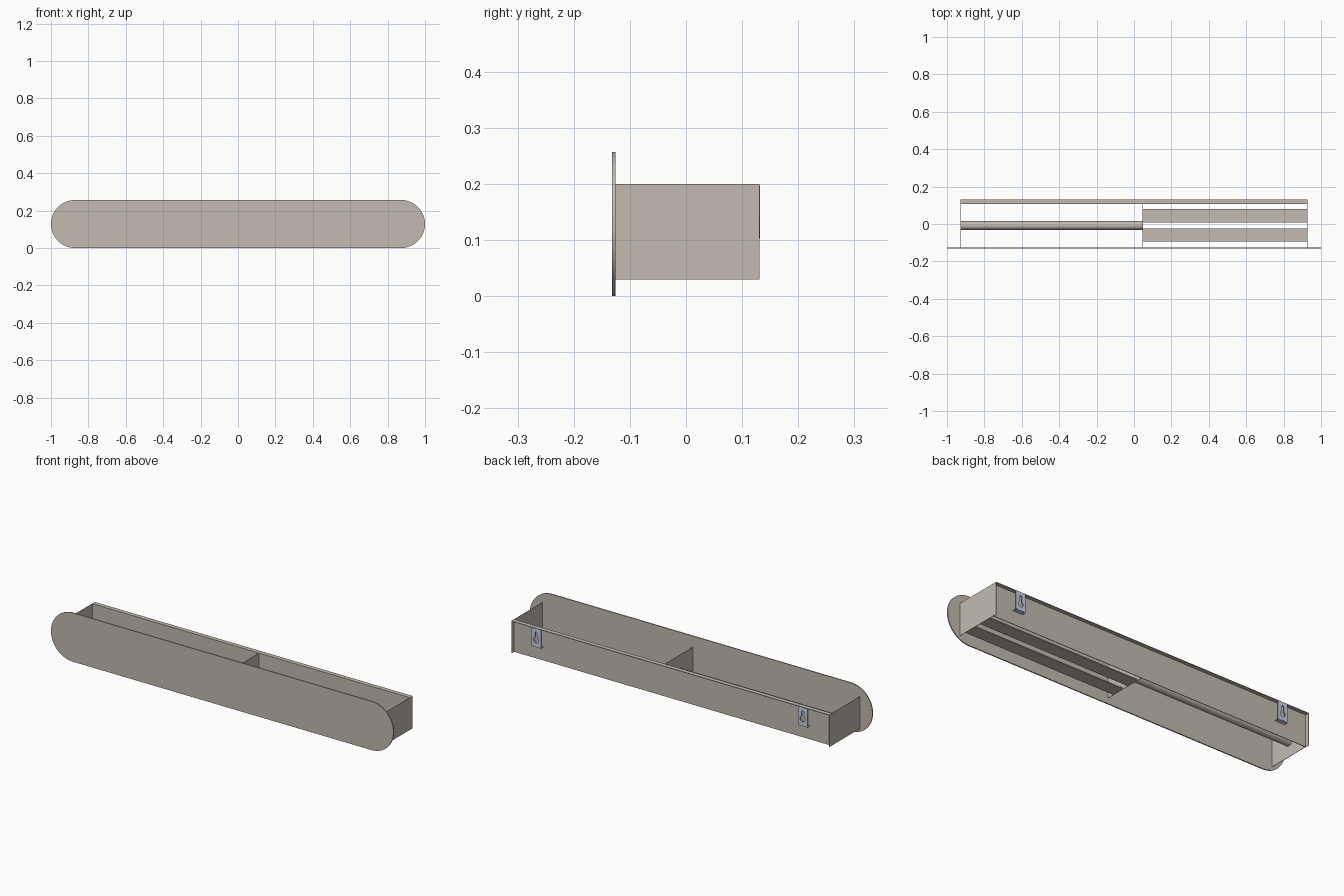
import bpy, math

if "Cube" in bpy.data.objects:
    bpy.data.objects.remove(bpy.data.objects["Cube"])

def material(name, rgb):
    m = bpy.data.materials.new(name)
    m.diffuse_color = (*rgb, 1)
    m.use_nodes = True
    m.node_tree.nodes["Principled BSDF"].inputs["Base Color"].default_value = m.diffuse_color
    return m

board = material("warm_grey_board", (0.54, 0.50, 0.44))
metal = material("hanger_metal", (0.58, 0.64, 0.82))

def box(name, x, y, z, mat=board):
    """Axis-aligned box from (min, max) ranges."""
    bpy.ops.mesh.primitive_cube_add(size=1, location=[(a + b) / 2 for a, b in (x, y, z)])
    ob = bpy.context.object
    ob.name = name
    ob.scale = [b - a for a, b in (x, y, z)]
    bpy.ops.object.transform_apply(location=False, rotation=False, scale=True)
    ob.data.materials.append(mat)
    return ob

def arc(cx, cz, r, a0, a1, n):
    return [(cx + r * math.cos(math.radians(a0 + (a1 - a0) * i / n)),
             cz + r * math.sin(math.radians(a0 + (a1 - a0) * i / n))) for i in range(n + 1)]

def plate(name, loops, y0, y1, loc=(0, 0), mat=board):
    """Upright flat plate in XZ; loops after the first are holes."""
    cu = bpy.data.curves.new(name, 'CURVE')
    cu.dimensions = '2D'
    cu.fill_mode = 'BOTH'
    cu.extrude = (y1 - y0) / 2
    for pts in loops:
        sp = cu.splines.new('POLY')
        sp.points.add(len(pts) - 1)
        for p, (px, pz) in zip(sp.points, pts):
            p.co = (px, pz, 0, 1)
        sp.use_cyclic_u = True
    ob = bpy.data.objects.new(name, cu)
    bpy.context.collection.objects.link(ob)
    ob.rotation_euler = (math.pi / 2, 0, 0)
    ob.location = (loc[0], (y0 + y1) / 2, loc[1])
    bpy.ops.object.select_all(action='DESELECT')
    ob.select_set(True)
    bpy.context.view_layer.objects.active = ob
    bpy.ops.object.convert(target='MESH')
    ob = bpy.context.object
    ob.data.materials.clear()
    ob.data.materials.append(mat)
    return ob

# Rounded front panel
R = 0.1285
front = arc(1 - R, R, R, -90, 90, 32) + arc(-1 + R, R, R, 90, 270, 32)
plate("front_panel", [front], -0.132, -0.126)

# Open carcass: sides, recessed back, top flange and divider
T = 0.002
W = 0.928
for s, side in ((-1, "left"), (1, "right")):
    box(side + "_side", sorted((s * (W - T), s * W)), (-0.126, 0.131), (0.03, 0.2))
box("back_panel", (-W + T, W - T), (0.108, 0.111), (0.03, 0.2))
box("back_top_flange", (-W + T, W - T), (0.111, 0.131), (0.197, 0.2))
box("divider", (0.046, 0.048), (-0.126, 0.108), (0.03, 0.2))

# Two shelf slats on the right
box("slat_front", (0.048, W - T), (-0.094, -0.024), (0.034, 0.039))
box("slat_rear", (0.048, W - T), (0.009, 0.079), (0.034, 0.039))

# Hanging rail on the left
x0, x1 = -W + T, 0.046
bpy.ops.mesh.primitive_cylinder_add(vertices=40, radius=0.023, depth=x1 - x0,
                                    location=((x0 + x1) / 2, -0.008, 0.11),
                                    rotation=(0, math.pi / 2, 0))
rail = bpy.context.object
rail.name = "hanging_rail"
rail.data.materials.append(board)
bpy.ops.object.shade_smooth_by_angle()

# Keyhole wall hangers, each with a lip folded back to the panel
outline = [(-0.028, -0.048), (0.028, -0.048), (0.028, 0.046), (-0.028, 0.046)]
keyhole = arc(0, -0.014, 0.015, 120, 420, 24) + arc(0, 0.022, 0.0075, 0, 180, 12)
for s, side in ((-1, "left"), (1, "right")):
    x = s * 0.778 + 0.005
    plate(side + "_hanger_plate", [outline, keyhole], 0.127, 0.132, (x, 0.151), metal)
    box(side + "_hanger_lip", (x - 0.028, x + 0.028), (0.111, 0.131), (0.1, 0.103), metal)
